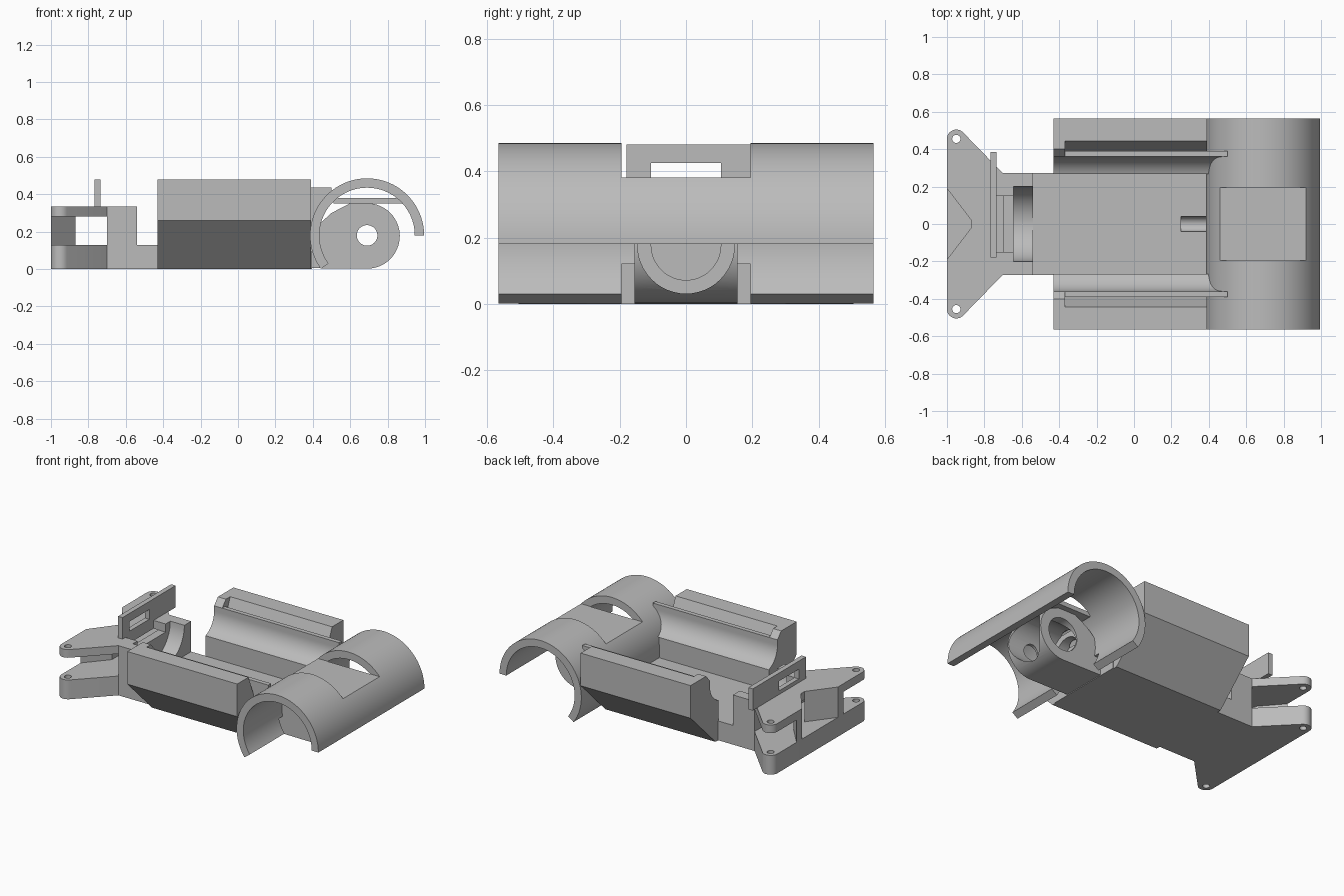
import bpy, bmesh, math
from mathutils import Vector

cube = bpy.data.objects.get("Cube")
if cube:
    bpy.data.objects.remove(cube, do_unlink=True)

grey = bpy.data.materials.new("light_grey_plastic")
grey.use_nodes = True
grey.diffuse_color = (0.5, 0.5, 0.5, 1)
grey.node_tree.nodes["Principled BSDF"].inputs["Base Color"].default_value = (0.5, 0.5, 0.5, 1)


def prism(name, pts, axis, a, b):
    """Extrude a 2D profile along an axis; profile is (y,z), (x,z) or (x,y)."""
    place = {"x": lambda p: (a, p[0], p[1]),
             "y": lambda p: (p[0], a, p[1]),
             "z": lambda p: (p[0], p[1], a)}[axis]
    step = Vector([(b - a) * (axis == k) for k in "xyz"])
    bm = bmesh.new()
    face = bm.faces.new([bm.verts.new(place(p)) for p in pts])
    ext = bmesh.ops.extrude_face_region(bm, geom=[face])
    verts = [g for g in ext["geom"] if isinstance(g, bmesh.types.BMVert)]
    bmesh.ops.translate(bm, vec=step, verts=verts)
    bmesh.ops.recalc_face_normals(bm, faces=bm.faces)
    mesh = bpy.data.meshes.new(name)
    bm.to_mesh(mesh)
    bm.free()
    mesh.materials.append(grey)
    obj = bpy.data.objects.new(name, mesh)
    bpy.context.collection.objects.link(obj)
    return obj


def box(name, x, y, z):
    return prism(name, [(x[0], y[0]), (x[1], y[0]), (x[1], y[1]), (x[0], y[1])], "z", *z)


def arc(c, r, start, end, n=32):
    angles = [math.radians(start + (end - start) * i / n) for i in range(n + 1)]
    return [(c[0] + r * math.cos(t), c[1] + r * math.sin(t)) for t in angles]


def rod(c, r, axis, a, b):
    return prism("cutter", arc(c, r, 0, 360, 48)[:-1], axis, a, b)


def cut(obj, *cutters):
    for c in cutters:
        mod = obj.modifiers.new("cut", "BOOLEAN")
        mod.operation = "DIFFERENCE"
        mod.solver = "EXACT"
        mod.object = c
    bpy.context.view_layer.update()
    graph = bpy.context.evaluated_depsgraph_get()
    mesh = bpy.data.meshes.new_from_object(obj.evaluated_get(graph))
    obj.modifiers.clear()
    obj.data = mesh
    for c in cutters:
        bpy.data.objects.remove(c, do_unlink=True)


def mirrored(pts, s):
    return [(s * p[0], p[1]) for p in pts]


AXLE = (0.69, 0.18)
WIDTH = 0.565

# Curved fender with a flat-bottomed opening on top
fender = prism("fender", arc(AXLE, 0.305, 0, 216, 72) + arc(AXLE, 0.255, 216, 0, 72),
               "y", -WIDTH, WIDTH)
cut(fender,
    box("cutter", (0.4, 1.1), (-0.195, 0.195), (0.381, 0.6)),
    box("cutter", (0.3, 0.6), (-0.195, 0.195), (-0.1, 0.12)))

# Flat bridge plate closing the opening
box("bridge_plate", (0.51, 0.885), (-0.195, 0.195), (0.35, 0.38))

# Axle hub: rounded block, bored lengthwise and across
hub = prism("axle_hub", [(0.39, 0.005)] + arc((0.69, 0.177), 0.175, -90, 90)
            + [(0.6, 0.352), (0.5, 0.30), (0.39, 0.20)], "y", -0.155, 0.155)
cut(hub,
    rod((0, 0.177), 0.146, "x", 0.53, 1.0),
    rod((0, 0.177), 0.105, "x", 0.46, 1.0),
    rod(AXLE, 0.055, "y", -0.3, 0.3),
    rod(AXLE, 0.11, "y", 0.05, 0.3))

# Tray floor with a cable groove
floor = box("tray_floor", (-0.54, 0.395), (-0.272, 0.272), (0, 0.13))
cut(floor, rod((0, 0.13), 0.04, "x", 0.25, 0.5))

# Side walls: sloped outside, concave inside, pocket along the top
concave = arc((0.22, 0.40), 0.14, 0, -70, 16)
for side, s in (("left", 1), ("right", -1)):
    outer = [(0.27, 0.13), (0.27, 0), (0.30, 0), (WIDTH, 0.26), (WIDTH, 0.48)]
    wall = outer + [(0.445, 0.48), (0.39, 0.34), (0.39, 0.435), (0.36, 0.435)] + concave
    cap = outer + [(0.40, 0.48), (0.36, 0.435)] + concave
    prism(side + "_wall", mirrored(wall, s), "x", -0.37, 0.39)
    prism(side + "_wall_end", mirrored(cap, s), "x", -0.43, -0.37)
    lip = [(0.39, 0.2), (0.39, 0.435), (0.36, 0.435)] + concave
    tip = prism(side + "_lip_tip", mirrored(lip, s), "x", 0.39, 0.5)
    cut(tip, rod(AXLE, 0.28, "y", -1, 1))

# Neck block with a round cradle
neck = box("neck", (-0.70, -0.54), (-0.272, 0.272), (0, 0.335))
cut(neck,
    rod((0, 0.335), 0.2, "x", -0.645, -0.4),
    box("cutter", (-0.71, -0.645), (-0.15, 0.15), (0.28, 0.4)))

# Forked tail plates with rounded, drilled corners
PIN = (-0.95, 0.455)
half = [(-0.70, 0.27)] + arc(PIN, 0.05, 45, 180, 12)
other = [(x, -y) for x, y in reversed(half)]
notch = [(-1.0, 0.19), (-0.87, 0.02), (-0.87, -0.02), (-1.0, -0.19)]
for name, inner, z in (("lower_tail_plate", [], (0, 0.13)),
                       ("upper_tail_plate", notch, (0.28, 0.335))):
    plate = prism(name, half + inner + other, "z", *z)
    cut(plate, *[rod((PIN[0], k * PIN[1]), 0.022, "z", -0.1, 0.5) for k in (1, -1)])
    if inner:
        cut(plate, box("cutter", (-0.735, -0.6), (-0.15, 0.15), (0.2, 0.4)))

# Slanted posts between the tail plates
for side, s in (("left", 1), ("right", -1)):
    post = [(-1.0, 0.19), (-1.0, 0.25), (-0.87, 0.10), (-0.87, 0.02)]
    prism(side + "_tail_post", [(x, s * y) for x, y in post], "z", 0.13, 0.28)

# Upright plate with a slot
upright = box("upright_plate", (-0.768, -0.735), (-0.18, 0.385), (0.333, 0.48))
cut(upright, box("cutter", (-0.8, -0.7), (-0.105, 0.105), (0.36, 0.425)))

# Smooth the curved surfaces, keep the edges sharp
bpy.ops.object.select_all(action="DESELECT")
for obj in bpy.context.scene.objects:
    if obj.type == "MESH" and grey.name in obj.data.materials:
        obj.select_set(True)
        bpy.context.view_layer.objects.active = obj
bpy.ops.object.shade_smooth_by_angle(angle=math.radians(30))
